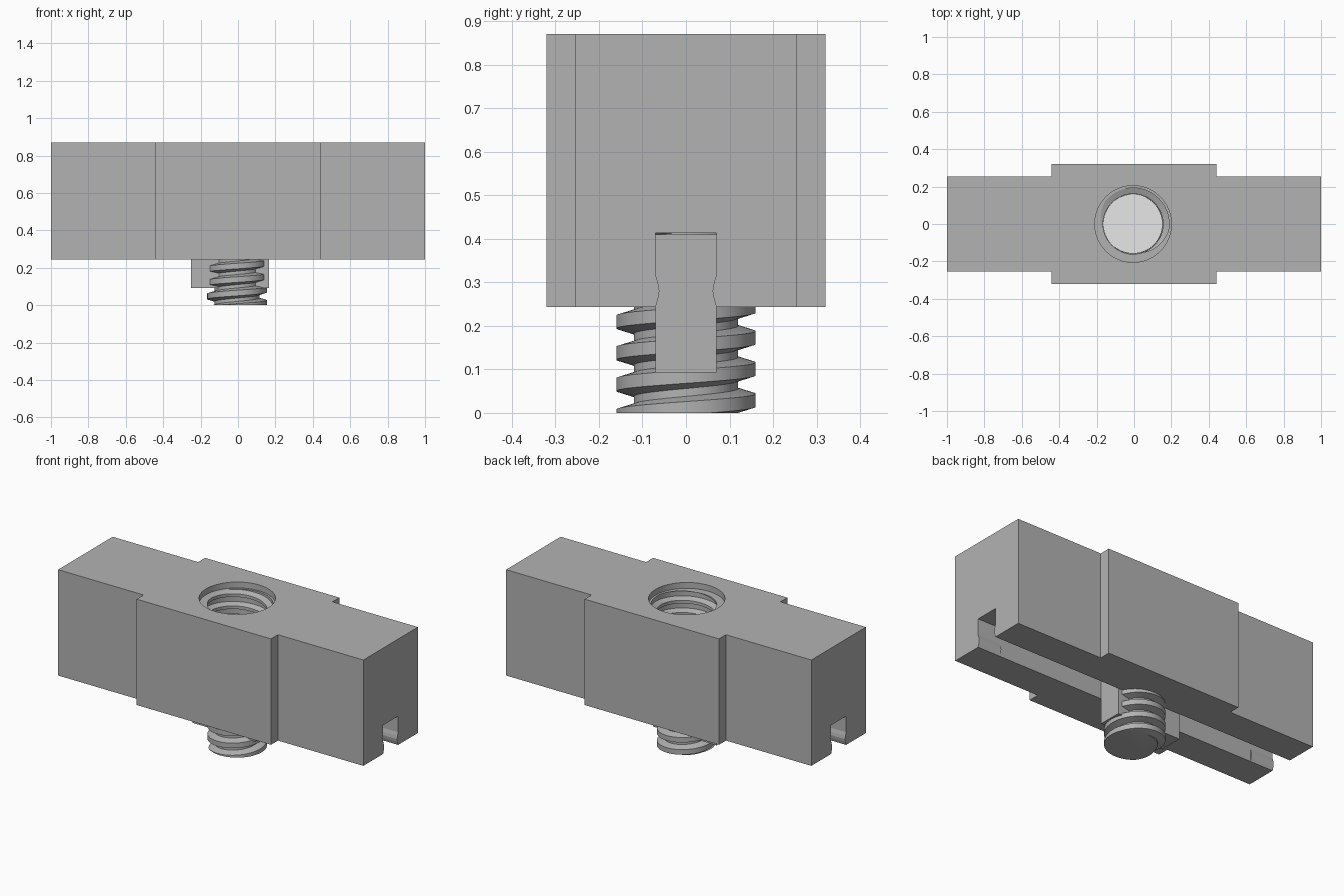
import bpy, bmesh, math

if "Cube" in bpy.data.objects:
    bpy.data.objects.remove(bpy.data.objects["Cube"])

PITCH = 0.072
AXIS_X = -0.005


def material(name, v):
    m = bpy.data.materials.new(name)
    m.diffuse_color = (v, v, v, 1)
    m.use_nodes = True
    m.node_tree.nodes["Principled BSDF"].inputs["Base Color"].default_value = m.diffuse_color
    return m


GREY = material("steel grey", 0.45)


def make_object(name, bm, mat=GREY):
    bmesh.ops.recalc_face_normals(bm, faces=bm.faces[:])
    me = bpy.data.meshes.new(name)
    bm.to_mesh(me)
    bm.free()
    ob = bpy.data.objects.new(name, me)
    bpy.context.collection.objects.link(ob)
    me.materials.append(mat)
    return ob


def prism(name, points, to3d, offset):
    """Extrude a closed outline by an offset vector."""
    bm = bmesh.new()
    face = bm.faces.new([bm.verts.new(to3d(*p)) for p in points])
    ext = bmesh.ops.extrude_face_region(bm, geom=[face])
    verts = [g for g in ext["geom"] if isinstance(g, bmesh.types.BMVert)]
    bmesh.ops.translate(bm, verts=verts, vec=offset)
    return make_object(name, bm)


def box(name, x0, x1, y, z0, z1):
    return prism(name, [(x0, -y), (x1, -y), (x1, y), (x0, y)],
                 lambda a, b: (a, b, z0), (0, 0, z1 - z0))


def cylinder(name, r, z0, z1, n=64):
    pts = [(AXIS_X + r * math.cos(2 * math.pi * i / n),
            r * math.sin(2 * math.pi * i / n)) for i in range(n)]
    return prism(name, pts, lambda a, b: (a, b, z0), (0, 0, z1 - z0))


def threaded_rod(name, root, crest, z0, z1, phase, n=64):
    """Right-handed thread swept along a helix, trimmed flat at both ends."""
    profile = [(-0.027, root), (-0.015, crest), (0.015, crest), (0.027, root)]
    m = len(profile)
    turns = math.ceil((z1 - z0) / PITCH) + 4
    bm = bmesh.new()
    cols = []
    for i in range(n):
        a = 2 * math.pi * i / n
        cols.append([bm.verts.new((AXIS_X + r * math.cos(a), r * math.sin(a),
                                   z0 + phase + (t - 2 + i / n) * PITCH + dz))
                     for t in range(turns) for dz, r in profile])
    for i in range(n):
        a, b = cols[i], cols[(i + 1) % n]
        s = m if i == n - 1 else 0
        for k in range(len(a) - 1 - s):
            bm.faces.new((a[k], b[k + s], b[k + s + 1], a[k + 1]))
    for z, up in ((z0, -1), (z1, 1)):
        cut = bmesh.ops.bisect_plane(
            bm, geom=bm.verts[:] + bm.edges[:] + bm.faces[:], dist=1e-6,
            plane_co=(0, 0, z), plane_no=(0, 0, up), clear_outer=True)
        edges = [g for g in cut["geom_cut"] if isinstance(g, bmesh.types.BMEdge)]
        bmesh.ops.contextual_create(bm, geom=edges)
    return make_object(name, bm)


def subtract(target, cutter):
    mod = target.modifiers.new("cut", "BOOLEAN")
    mod.operation = "DIFFERENCE"
    mod.solver = "EXACT"
    mod.object = cutter
    cutter.hide_render = True
    cutter.hide_set(True)


# Block with a wider middle
outline = [(-1, -0.255), (-0.44, -0.255), (-0.44, -0.32), (0.44, -0.32),
           (0.44, -0.255), (1, -0.255)]
outline += [(-x, -y) for x, y in outline]
body = prism("block", outline, lambda a, b: (a, b, 0.243), (0, 0, 0.627))

# Slot along the underside, pinched at both ends
subtract(body, box("slot_cutter", -0.85, 0.85, 0.07, 0.1, 0.413))
half = [(0.07, 0.1), (0.07, 0.243), (0.064, 0.262), (0.061, 0.28),
        (0.064, 0.298), (0.07, 0.318), (0.07, 0.413)]
pinched = half + [(-y, z) for y, z in reversed(half)]
for name, x in (("left", -1.1), ("right", 0.849)):
    subtract(body, prism(name + "_slot_cutter", pinched,
                         lambda a, b, x=x: (x, a, b), (0.251, 0, 0)))

# Tapped bore with a shallow relief at the top
subtract(body, threaded_rod("tap_cutter", 0.161, 0.193, 0.38, 0.86, 0.01))
subtract(body, cylinder("relief_cutter", 0.205, 0.835, 0.95))

# Screw below the block, with its pale end inside the bore
screw = threaded_rod("screw", 0.12, 0.16, 0, 0.69, 0.011)
end = cylinder("screw_end", 0.158, 0.688, 0.695)
end.data.materials[0] = material("pale end", 0.95)

# Flat key sitting in the slot around the screw
box("slot_key", -0.25, 0.165, 0.07, 0.093, 0.41)

# Smooth round surfaces, keep edges sharp
for ob in (body, screw):
    bpy.ops.object.select_all(action="DESELECT")
    ob.select_set(True)
    bpy.context.view_layer.objects.active = ob
    bpy.ops.object.shade_smooth_by_angle(angle=math.radians(25))
